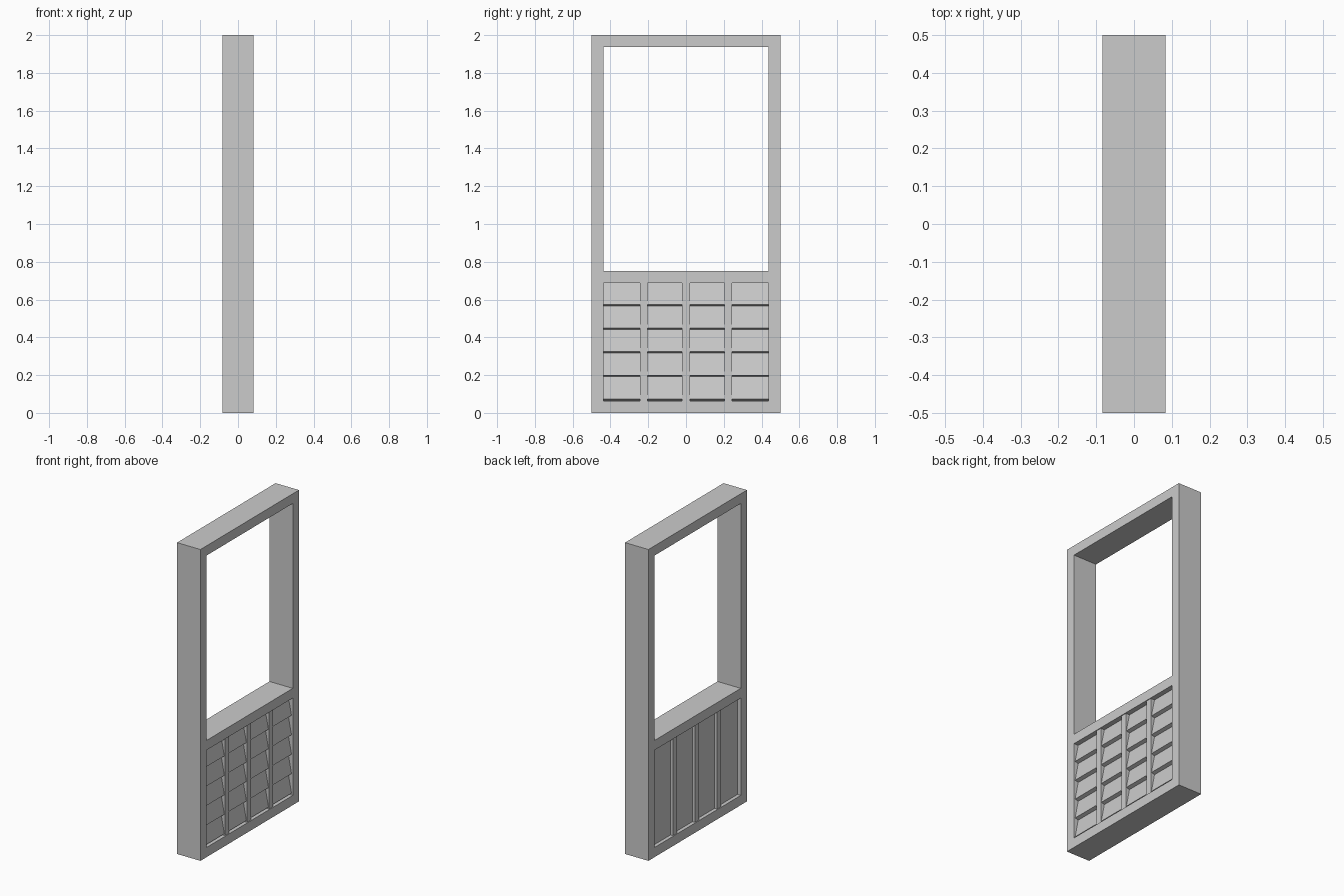
import bpy, bmesh

if "Cube" in bpy.data.objects:
    bpy.data.objects.remove(bpy.data.objects["Cube"])

D, T = 0.083, 0.0625      # half depth and width of the frame members


def prism(name, pts, axis, lo, hi):
    """Extrude a profile: axis 'x' takes (y, z) points, axis 'y' takes (x, z) points."""
    bm = bmesh.new()
    ring = [bm.verts.new((lo, a, b) if axis == 'x' else (a, lo, b)) for a, b in pts]
    face = bm.faces.new(ring)
    out = bmesh.ops.extrude_face_region(bm, geom=[face])
    step = (hi - lo, 0, 0) if axis == 'x' else (0, hi - lo, 0)
    bmesh.ops.translate(bm, vec=step,
                        verts=[g for g in out['geom'] if isinstance(g, bmesh.types.BMVert)])
    bmesh.ops.recalc_face_normals(bm, faces=bm.faces)
    mesh = bpy.data.meshes.new(name)
    bm.to_mesh(mesh)
    bm.free()
    ob = bpy.data.objects.new(name, mesh)
    bpy.context.collection.objects.link(ob)
    return ob


def box(name, depth, y0, y1, z0, z1):
    return prism(name, [(y0, z0), (y1, z0), (y1, z1), (y0, z1)], 'x', *depth)


# Outer frame: two full-height stiles and three rails
for side, y in (("left", -0.5), ("right", 0.5 - T)):
    box(f"stile_{side}", (-D, D), y, y + T, 0, 2)
for name, z in (("bottom_rail", 0), ("middle_rail", 0.6875), ("top_rail", 2 - T)):
    box(name, (-D, D), -0.5 + T, 0.5 - T, z, z + T)

# Flat backing panel seen from the -x side
box("back_panel", (-0.06, 0.03), -0.5 + T, 0.5 - T, T, 0.6875)

# Five overlapping slanted boards on the +x side
for i in range(5):
    z = 0.065 + 0.125 * i
    top = min(z + 0.127, 0.6875)
    prism(f"siding_board_{i + 1}",
          [(0.03, z), (0.043, z), (0.074, z + 0.009), (0.051, top), (0.03, top)],
          'y', -0.5 + T, 0.5 - T)

# Three vertical bars dividing the panel on both sides
for i, y in enumerate((-0.224, 0, 0.224)):
    box(f"vertical_bar_{i + 1}", (-0.078, 0.078), y - 0.02, y + 0.02, T, 0.6875)
